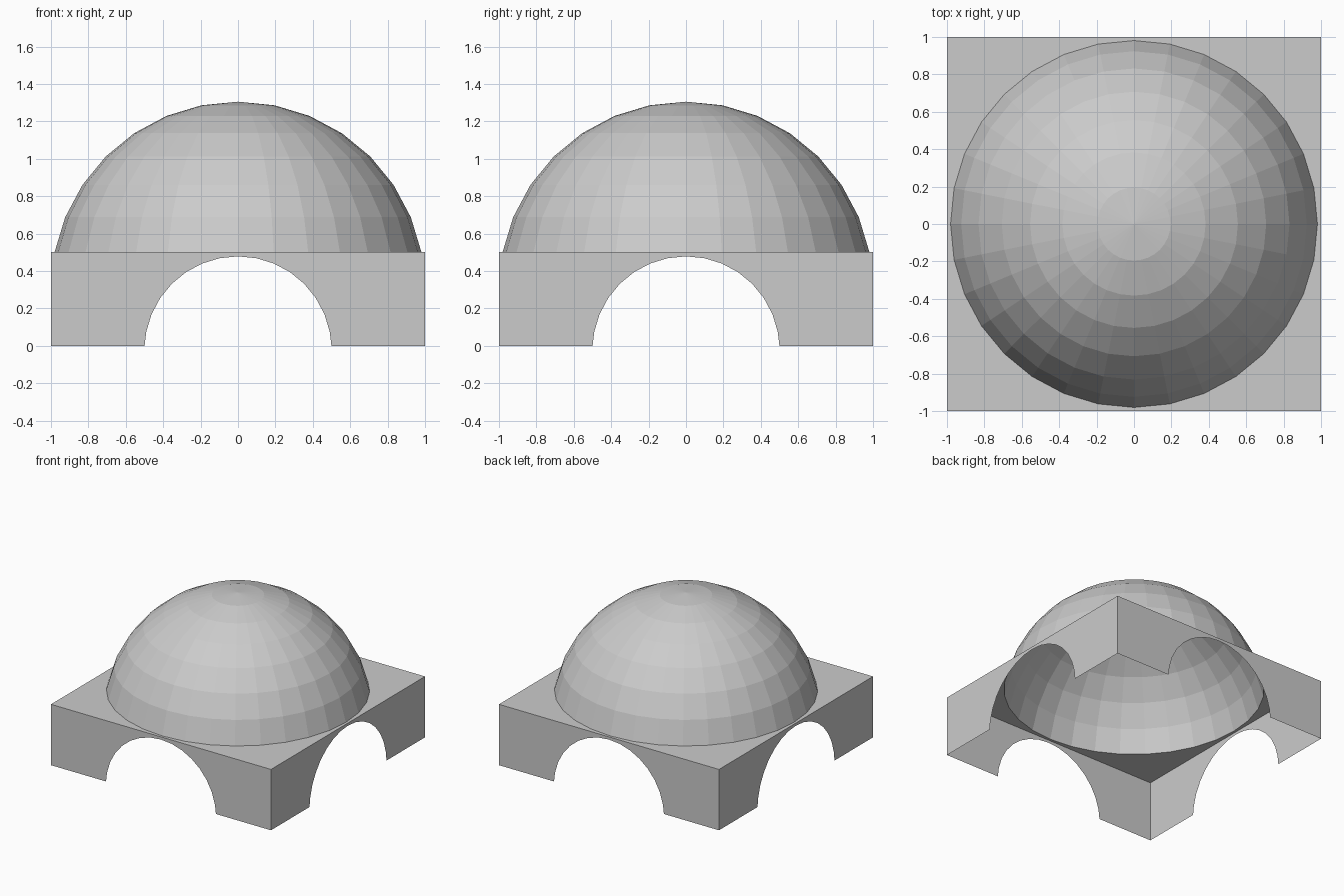
import bpy, bmesh
from math import sin, cos, pi, sqrt
from mathutils import Matrix, Vector

if "Cube" in bpy.data.objects:
    bpy.data.objects.remove(bpy.data.objects["Cube"])

SEG = 32
STEP = 2 * pi / SEG
TOP = 0.5            # height of the base
LAST = 7             # last sphere ring kept in the dome


def finish(bm, name):
    bmesh.ops.remove_doubles(bm, verts=bm.verts, dist=1e-5)
    me = bpy.data.meshes.new(name)
    bm.to_mesh(me)
    bm.free()
    ob = bpy.data.objects.new(name, me)
    bpy.context.collection.objects.link(ob)
    return ob


def ring(bm, r, z):
    return [bm.verts.new((r * cos(i * STEP), r * sin(i * STEP), z)) for i in range(SEG)]


def bridge(bm, outer, inner):
    for i in range(SEG):
        j = (i + 1) % SEG
        bm.faces.new((outer[i], outer[j], inner[j], inner[i]))


# Dome: upper rings of a unit sphere, open underneath
bm = bmesh.new()
lift = TOP - cos(LAST * STEP)
rings = [ring(bm, sin(k * STEP), cos(k * STEP) + lift) for k in range(LAST, 0, -1)]
for low, high in zip(rings, rings[1:]):
    bridge(bm, low, high)
apex = bm.verts.new((0, 0, 1 + lift))
for i in range(SEG):
    bm.faces.new((rings[-1][i], rings[-1][(i + 1) % SEG], apex))
finish(bm, "dome")

# Base: thin roof with a round opening, four arched walls
bm = bmesh.new()
inner = ring(bm, sin(LAST * STEP), TOP)
outer = []
for v in inner:
    s = max(abs(v.co.x), abs(v.co.y))
    outer.append(bm.verts.new((v.co.x / s, v.co.y / s, TOP)))
bridge(bm, outer, inner)

R, DROP = 0.5, 0.022  # arch radius and how far its centre sits below ground
foot = sqrt(R * R - DROP * DROP)
arch = [(-foot, 0)]
arch += [(-R * cos(i * STEP), R * sin(i * STEP) - DROP) for i in range(1, SEG // 2)]
arch += [(foot, 0)]
for k in range(4):
    turn = Matrix.Rotation(k * pi / 2, 3, 'Z')
    low = [bm.verts.new(turn @ Vector((x, -1, z))) for x, z in [(-1, 0)] + arch + [(1, 0)]]
    high = [bm.verts.new(turn @ Vector((x, -1, TOP))) for x in [-1] + [p[0] for p in arch] + [1]]
    for i in range(len(low) - 1):
        bm.faces.new((low[i], low[i + 1], high[i + 1], high[i]))
finish(bm, "arched_base")
